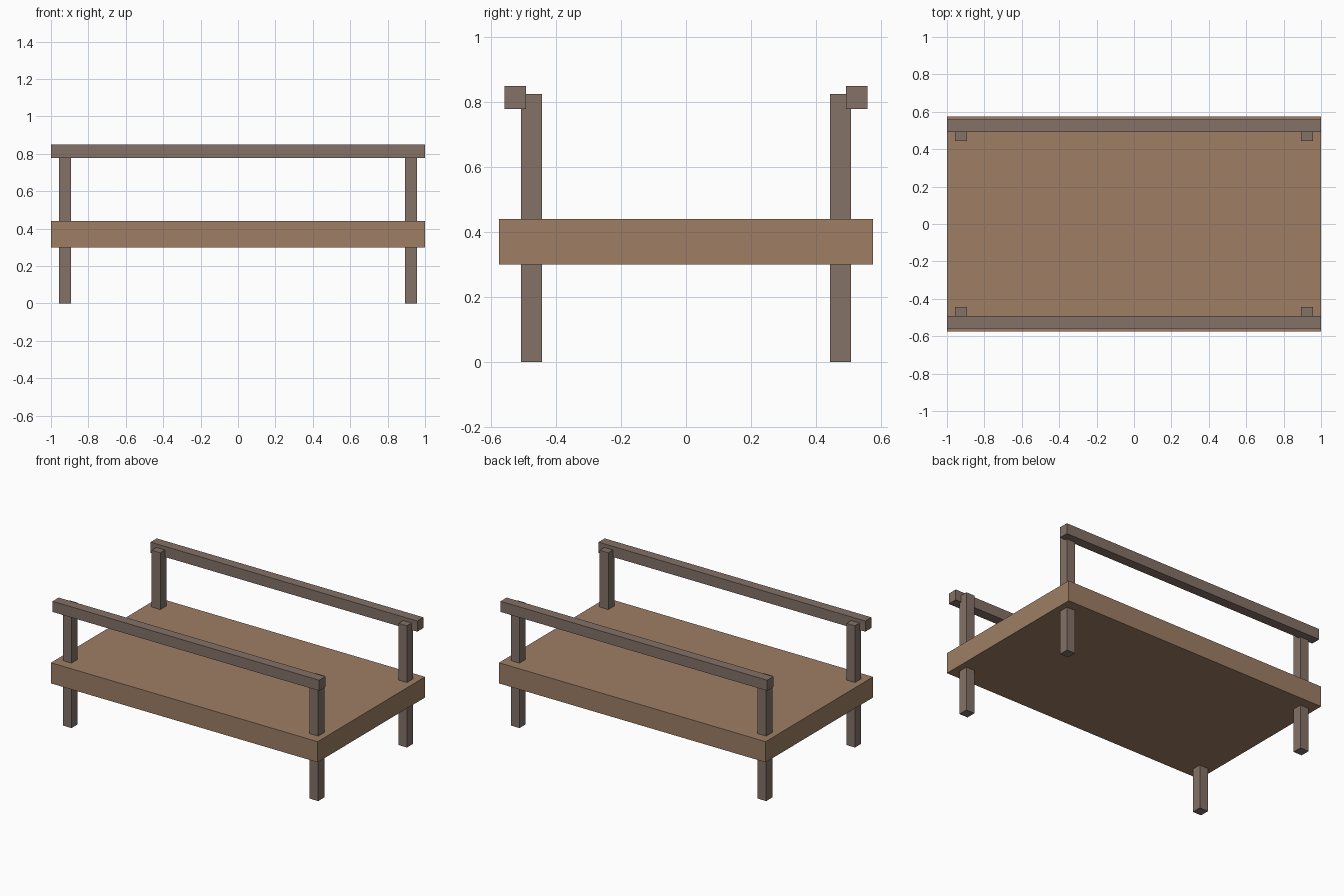
import bpy

if "Cube" in bpy.data.objects:
    bpy.data.objects.remove(bpy.data.objects["Cube"])


def material(name, color):
    m = bpy.data.materials.new(name)
    m.diffuse_color = (*color, 1.0)
    m.use_nodes = True
    m.node_tree.nodes["Principled BSDF"].inputs["Base Color"].default_value = m.diffuse_color
    return m


def box(name, x, y, z, mat):
    """Box from (min, max) ranges on each axis."""
    ranges = (x, y, z)
    bpy.ops.mesh.primitive_cube_add(size=1, location=[(a + b) / 2 for a, b in ranges])
    ob = bpy.context.object
    ob.name = name
    ob.scale = [b - a for a, b in ranges]
    bpy.ops.object.transform_apply(location=False, rotation=False, scale=True)
    ob.data.materials.append(mat)
    return ob


def span(sign, inner, outer):
    return sorted((sign * inner, sign * outer))


light_wood = material("light_wood", (0.342, 0.209, 0.130))
dark_wood = material("dark_wood", (0.227, 0.165, 0.136))

# Thick deck
box("deck", (-1, 1), (-0.575, 0.575), (0.30, 0.44), light_wood)

for side, sy in (("front", -1), ("back", 1)):
    # Long rail on the outer side of the posts
    box(f"{side}_rail", (-1, 1), span(sy, 0.492, 0.558), (0.778, 0.85), dark_wood)
    # Posts running through the deck to the floor
    for end, sx in (("left", -1), ("right", 1)):
        box(f"{side}_{end}_post", span(sx, 0.893, 0.957), span(sy, 0.443, 0.508),
            (0, 0.825), dark_wood)
